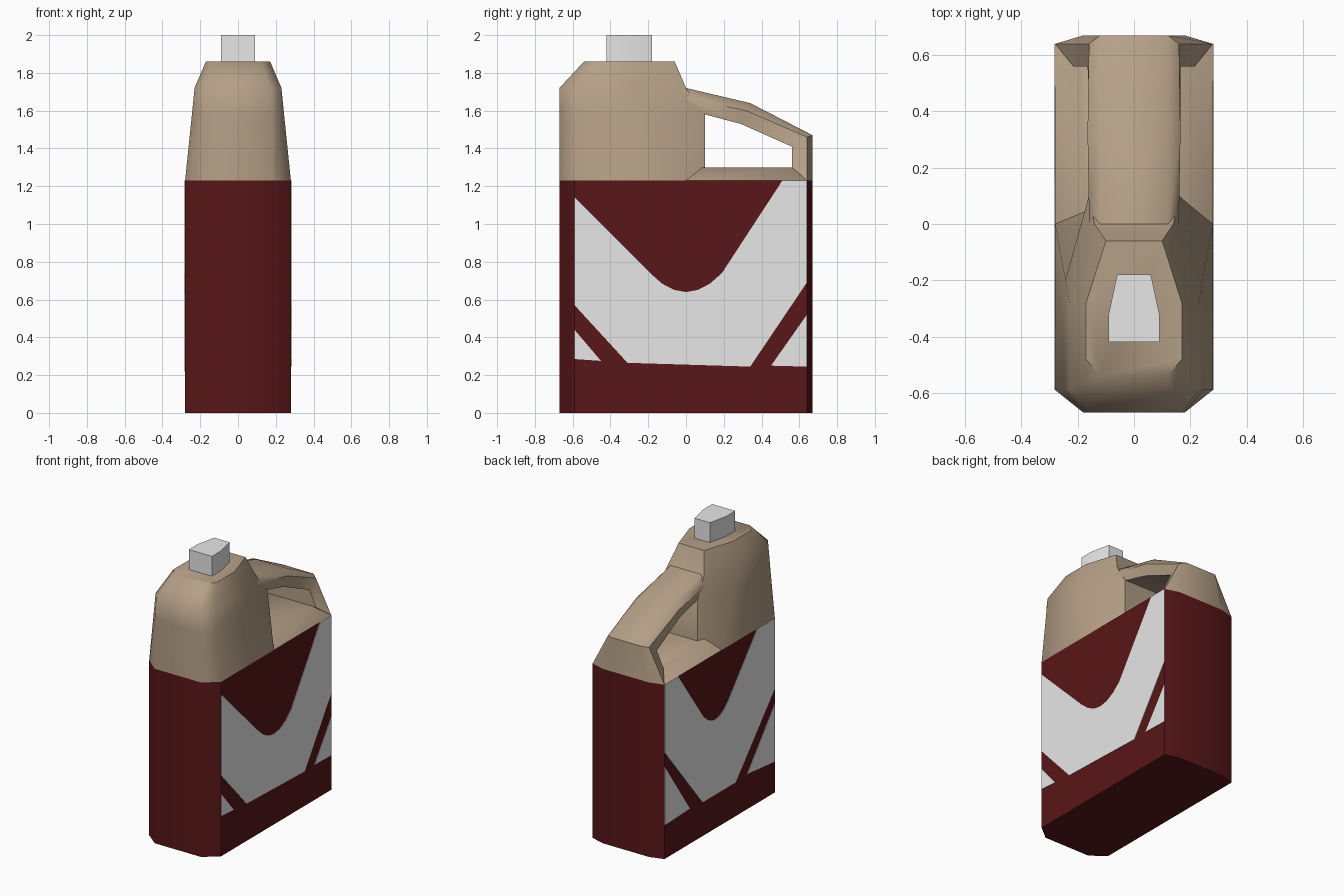
import bpy, bmesh, math

cube = bpy.data.objects.get("Cube")
if cube:
    bpy.data.objects.remove(cube, do_unlink=True)


def material(name, r, g, b):
    m = bpy.data.materials.new(name)
    m.use_nodes = True
    m.diffuse_color = (r, g, b, 1)
    bsdf = m.node_tree.nodes["Principled BSDF"]
    bsdf.inputs["Base Color"].default_value = (r, g, b, 1)
    bsdf.inputs["Roughness"].default_value = 0.7
    return m


RED = material("dark red", 0.10, 0.008, 0.009)
TAN = material("tan plastic", 0.46, 0.35, 0.24)
WHITE = material("white", 0.8, 0.8, 0.8)


def finish(name, bm, mat, angle):
    bmesh.ops.recalc_face_normals(bm, faces=bm.faces)
    mesh = bpy.data.meshes.new(name)
    bm.to_mesh(mesh)
    bm.free()
    mesh.materials.append(mat)
    ob = bpy.data.objects.new(name, mesh)
    bpy.context.collection.objects.link(ob)
    if angle:
        bpy.ops.object.select_all(action="DESELECT")
        ob.select_set(True)
        bpy.context.view_layer.objects.active = ob
        bpy.ops.object.shade_smooth_by_angle(angle=math.radians(angle))
    return ob


def loft(name, half_rings, mat, angle=48):
    """Mirror each half ring in x, then skin the rings and close both ends."""
    bm = bmesh.new()
    rings = []
    for half in half_rings:
        pts = half + [(-x, y, z) for x, y, z in reversed(half)]
        rings.append([bm.verts.new(p) for p in pts])
    n = len(rings[0])
    for a, b in zip(rings, rings[1:]):
        for i in range(n):
            j = (i + 1) % n
            bm.faces.new((a[i], a[j], b[j], b[i]))
    bm.faces.new(rings[0])
    bm.faces.new(rings[-1])
    return finish(name, bm, mat, angle)


def level(z, plan):
    return [(x, y, z) for x, y in plan]


# Lower container
plan = [(0.18, -0.67), (0.28, -0.59), (0.28, 0), (0.28, 0.64), (0.18, 0.67)]
loft("lower_body", [level(0, plan), level(1.23, plan)], RED)

# Upper tank with its tapered rear cheeks
loft("upper_tank", [
    level(1.23, [(0.18, -0.67), (0.28, -0.59), (0.28, 0), (0.16, 0.1)]),
    level(1.58, [(0.18, -0.67), (0.244, -0.59), (0.244, -0.2), (0.16, 0.1)]),
    level(1.72, [(0.17, -0.67), (0.23, -0.59), (0.23, -0.28), (0.14, 0)]),
    level(1.86, [(0.12, -0.54), (0.17, -0.48), (0.17, -0.28), (0.10, -0.06)]),
], TAN)

# Sloped deck below the grip
loft("handle_deck", [
    level(1.23, [(0.28, 0), (0.28, 0.64), (0.18, 0.67)]),
    level(1.30, [(0.17, 0), (0.19, 0.56), (0.17, 0.58)]),
], TAN)

# Grip, swept from the tank back and down to the deck
loft("handle", [
    [(0.12, -0.06, 1.73), (0.16, -0.03, 1.67), (0.15, 0.06, 1.58)],
    [(0.12, 0, 1.72), (0.16, 0.04, 1.66), (0.15, 0.10, 1.58)],
    [(0.12, 0.34, 1.64), (0.165, 0.32, 1.60), (0.15, 0.29, 1.53)],
    [(0.12, 0.67, 1.47), (0.16, 0.64, 1.46), (0.165, 0.56, 1.41)],
    [(0.18, 0.67, 1.23), (0.28, 0.64, 1.23), (0.215, 0.56, 1.30)],
], TAN)

# Cap
cap = [(0.09, -0.42), (0.09, -0.32), (0.06, -0.18)]
loft("cap", [level(1.84, cap), level(2.0, cap)], WHITE, 35)


# Side labels, as thin plates
def plate(name, side, outline):
    bm = bmesh.new()
    face = bm.faces.new([bm.verts.new((side * 0.279, y, z)) for y, z in outline])
    ext = bmesh.ops.extrude_face_region(bm, geom=[face])
    for v in ext["geom"]:
        if isinstance(v, bmesh.types.BMVert):
            v.co.x = side * 0.283
    bmesh.ops.triangulate(bm, faces=[f for f in bm.faces if len(f.verts) > 4])
    finish(name, bm, WHITE, 0)


def dip(y0, y1, z0, depth, steps=6):
    """Rounded bottom of the label's upper notch."""
    out = []
    for i in range(steps + 1):
        t = 2 * i / steps - 1
        out.append((y0 + (y1 - y0) * i / steps, z0 + depth * t * t))
    return out


plate("left_label", 1, [(-0.59, 1.14)] + dip(-0.19, 0.19, 0.64, 0.10)
      + [(0.51, 1.23), (0.64, 1.23), (0.64, 0.69), (0.34, 0.245),
         (-0.31, 0.265), (-0.59, 0.57)])
plate("left_label_front_corner", 1, [(-0.59, 0.44), (-0.45, 0.275), (-0.59, 0.285)])
plate("left_label_rear_corner", 1, [(0.64, 0.52), (0.64, 0.245), (0.45, 0.25)])

plate("right_label", -1, [(0.64, 1.23), (0.49, 1.23)] + dip(0.21, -0.06, 0.77, 0.07)
      + [(-0.39, 1.23), (-0.59, 1.23), (-0.59, 0.74), (-0.15, 0.24),
         (0.22, 0.24), (0.64, 0.75)])
plate("right_label_front_corner", -1, [(-0.59, 0.63), (-0.59, 0.22), (-0.28, 0.25)])
plate("right_label_rear_corner", -1, [(0.64, 0.65), (0.64, 0.24), (0.36, 0.25)])
